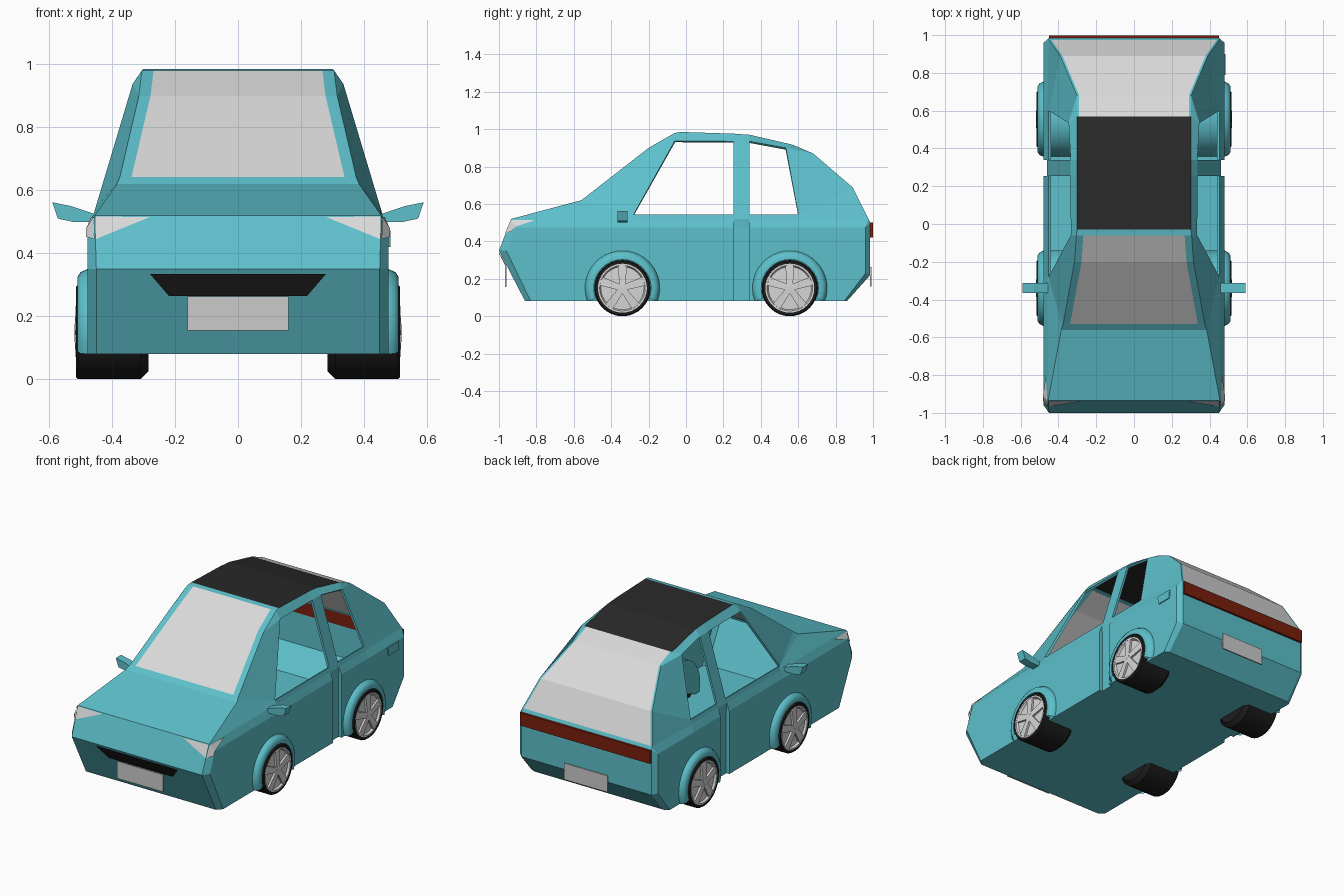
import bpy, bmesh, math
from mathutils import Vector

if "Cube" in bpy.data.objects:
    bpy.data.objects.remove(bpy.data.objects["Cube"])

COLS = {"teal paint": (.11, .53, .6), "pale glass": (.7, .7, .7), "black roof": (.022, .022, .022),
        "red lamp": (.2, .014, .004), "black rubber": (.012, .012, .012), "silver rim": (.68, .68, .68),
        "plate grey": (.6, .6, .6)}
MATS = []
for n, c in COLS.items():
    m = bpy.data.materials.new(n)
    m.diffuse_color = (*c, 1)
    m.use_nodes = True
    m.node_tree.nodes["Principled BSDF"].inputs["Base Color"].default_value = m.diffuse_color
    MATS.append(m)
TEAL, GLASS, ROOF, RED, RUBBER, RIM, PLATE = range(7)


def make(name, faces, mat=None, smooth=False, recalc=True):
    """faces: list of (points, material index)"""
    bm = bmesh.new()
    for pts, mi in faces:
        f = bm.faces.new([bm.verts.new(p) for p in pts])
        f.material_index = 0 if mat is not None else mi
    bmesh.ops.remove_doubles(bm, verts=bm.verts, dist=1e-4)
    if recalc:
        bmesh.ops.recalc_face_normals(bm, faces=bm.faces)
    me = bpy.data.meshes.new(name)
    bm.to_mesh(me)
    bm.free()
    for m in (MATS if mat is None else [MATS[mat]]):
        me.materials.append(m)
    if smooth:
        for p in me.polygons:
            p.use_smooth = True
        me.set_sharp_from_angle(angle=math.radians(35))
    ob = bpy.data.objects.new(name, me)
    bpy.context.collection.objects.link(ob)
    return ob


def prism(name, pts, offset, mat):
    """extrude a polygon by an offset vector"""
    a = [Vector(p) for p in pts]
    b = [p + Vector(offset) for p in a]
    n = len(a)
    fs = [(a, 0), (b[::-1], 0)] + [([a[i], a[(i+1) % n], b[(i+1) % n], b[i]], 0) for i in range(n)]
    return make(name, fs, mat)


def box(name, x0, x1, y0, y1, z0, z1, mat):
    return prism(name, [(x0, y0, z0), (x1, y0, z0), (x1, y0, z1), (x0, y0, z1)], (0, y1-y0, 0), mat)


def revolve(name, prof, s, cy, cz, mat, n=32, a0=0, a1=2*math.pi, floor=-1):
    """turn an (x, r) profile round the wheel axle"""
    def P(x, r, a):
        return (s*x, cy + r*math.cos(a), max(floor, cz + r*math.sin(a)))
    fs = []
    for i in range(n):
        a, b = a0 + (a1-a0)*i/n, a0 + (a1-a0)*(i+1)/n
        for (x, r), (u, q) in zip(prof, prof[1:]):
            pts = [P(x, r, a), P(u, q, a), P(u, q, b), P(x, r, b)]
            if q == 0:
                pts = [pts[0], pts[1], pts[3]]
            elif r == 0:
                pts = pts[:3]
            fs.append((pts, 0))
    return make(name, fs, mat, smooth=True)


# Body shell: centre-line profile as (half width, y, z), nose round to tail
p = [(.45, -.86, .08), (.45, -1, .35), (.455, -.935, .52), (.385, -.56, .62), (.375, -.53, .643),
     (.315, -.2, .9), (.305, -.06, .98), (.302, -.03, .985), (.302, .255, .976), (.302, .34, .97),
     (.302, .57, .917), (.302, .68, .87), (.39, .89, .69), (.45, .975, .52), (.45, .985, .5),
     (.45, .985, .42), (.45, .985, .22), (.45, .86, .08)]
strip_mat = {4: GLASS, 5: GLASS, 7: ROOF, 8: ROOF, 9: ROOF, 10: GLASS, 11: GLASS, 12: GLASS, 14: RED}
half = []
for i in range(len(p)-1):
    (w, y, z), (v, u, t) = p[i], p[i+1]
    mi = strip_mat.get(i, TEAL)
    k = .037 if i in (4, 5) else .012 if mi == GLASS else 0
    half.append(([(0, y, z), (w-k, y, z), (v-k, u, t), (0, u, t)], mi))
    if k:
        half.append(([(w-k, y, z), (w, y, z), (v, u, t), (v-k, u, t)], TEAL))


def sp(y, z):  # point on the sloping cabin side
    return (.46 - (z-.52)*.3, y, z)


b1, b2, b3, b4 = [sp(y, .52) for y in (-.28, .255, .34, .6)]
fa, fb, fc, fd = sp(-.28, .545), sp(-.06, .938), sp(.255, .935), sp(.255, .545)
ra, rb, rc, rd = sp(.34, .545), sp(.34, .935), sp(.535, .9), sp(.6, .545)
c1, c2, c3, c4 = [(.478, y, .475) for y in (-.28, .255, .34, .6)]
d2, d3 = (.478, .255, .08), (.478, .34, .08)
e2, e3, g2, g3 = (.457, .255, .475), (.457, .34, .475), (.457, .255, .08), (.457, .34, .08)
q0, q1, q2 = (.478, -.83, .08), (.478, -.96, .35), (.478, -.91, .475)
r0, r1, r2 = (.478, .845, .08), (.478, .96, .23), (.478, .96, .475)
side = [
    # cabin side round the open windows
    [p[2], b1, fa, p[3]], [p[3], fa, p[4]], [p[4], fa, fb, p[5]], [p[5], fb, p[6]], [p[6], fb, p[7]],
    [p[7], fb, fc, p[8]], [p[8], fc, rb, p[9]], [p[9], rb, rc, p[10]], [p[10], rc, p[11]],
    [rc, rd, p[12], p[11]], [rd, b4, p[13], p[12]], [b1, b2, fd, fa], [b2, b3, ra, fd],
    [fd, ra, rb, fc], [b3, b4, rd, ra],
    # belt line, corners and doors
    [p[2], q2, c1, b1], [b1, c1, c2, b2], [b3, c3, c4, b4], [b4, c4, r2, p[13]],
    [p[1], q1, q2, p[2]], [p[0], q0, q1, p[1]], [q0, q1, q2, c1, c2, d2], [d3, c3, c4, r2, r1, r0],
    [p[13], r2, p[14]], [p[14], r2, r1, p[16], p[15]], [p[16], r1, r0, p[17]],
    # recessed centre pillar and floor
    [b2, c2, e2], [b3, c3, e3], [c2, d2, g2, e2], [c3, d3, g3, e3], [b2, b3, e3, e2], [e2, e3, g3, g2],
    [(0, -.86, .08), p[0], q0, d2, g2, g3, d3, r0, p[17], (0, .86, .08)]]
half += [(f, TEAL) for f in side]
body = make("car_body", half + [([(-x, y, z) for x, y, z in f[::-1]], m) for f, m in half])
sol = body.modifiers.new("thickness", 'SOLIDIFY')
sol.thickness, sol.offset = .014, -1


# Front plates lying on the nose
def nose(x, z):
    y = -1 + (z-.35)*.382 if z > .35 else -1 + (.35-z)*.519
    return (x, y-.003, z)


prism("grille", [nose(-.28, .335), nose(.28, .335), nose(.22, .265), nose(-.22, .265)], (0, -.004, 0), RUBBER)
box("front_number_plate", -.16, .16, -.968, -.96, .155, .262, PLATE)
box("rear_number_plate", -.15, .15, .984, .992, .16, .262, PLATE)
box("tail_light_bar", -.45, .45, .984, .999, .42, .5, RED)

for s, tag in ((1, "right"), (-1, "left")):
    # headlight wraps from nose to wing
    make("headlight_" + tag, [
        ([nose(s*.28, .515), nose(s*.452, .517), nose(s*.452, .445)], 0),
        ([(s*.456, -.967, .445), (s*.459, -.937, .515), (s*.482, -.91, .48), (s*.482, -.935, .452)], 0),
        ([(s*.459, -.937, .515), (s*.466, -.8, .515), (s*.482, -.91, .48)], 0)], GLASS)
    # door mirror
    prism("door_mirror_" + tag, [(s*x, -.365, z) for x, z in
          ((.44, .5), (.525, .5), (.572, .51), (.59, .562), (.53, .55), (.44, .52))], (0, .052, 0), TEAL)
    for cy, end in ((-.34, "front"), (.555, "rear")):
        nm = end + "_" + tag
        # flared arch with inner well
        revolve("wheel_arch_" + nm, [(.28, 0), (.28, .2), (.478, .2), (.5, .19), (.51, .175), (.51, .153), (.3, .153)],
                s, cy, .15, TEAL, 24, math.radians(-21), math.radians(201), .08)
        revolve("tyre_" + nm, [(.285, 0), (.285, .125), (.31, .15), (.507, .15), (.515, .144), (.515, .131), (.5, .131)],
                s, cy, .15, RUBBER)
        revolve("rim_" + nm, [(.498, .133), (.514, .131), (.514, .122), (.502, .115), (.506, 0)], s, cy, .15, RIM)
        # five tapered spokes
        fs = []
        for k in range(5):
            a = math.pi/2 + k*2*math.pi/5
            def S(r, t, x):
                return (s*x, cy + r*math.cos(a) - t*math.sin(a), .15 + r*math.sin(a) + t*math.cos(a))
            o = [S(0, -.015, .52), S(.122, -.024, .513), S(.122, .024, .513), S(0, .015, .52)]
            i = [S(0, -.015, .5), S(.122, -.024, .5), S(.122, .024, .5), S(0, .015, .5)]
            fs.append((o, 0))
            fs += [([o[j], o[(j+1) % 4], i[(j+1) % 4], i[j]], 0) for j in range(4)]
        make("spokes_" + nm, fs, RIM)

# Filler flap on the right rear wing only
prism("filler_flap", [(.476, .79, .472), (.476, .9, .472), (.476, .895, .42), (.476, .8, .42)], (.008, 0, 0), TEAL)
